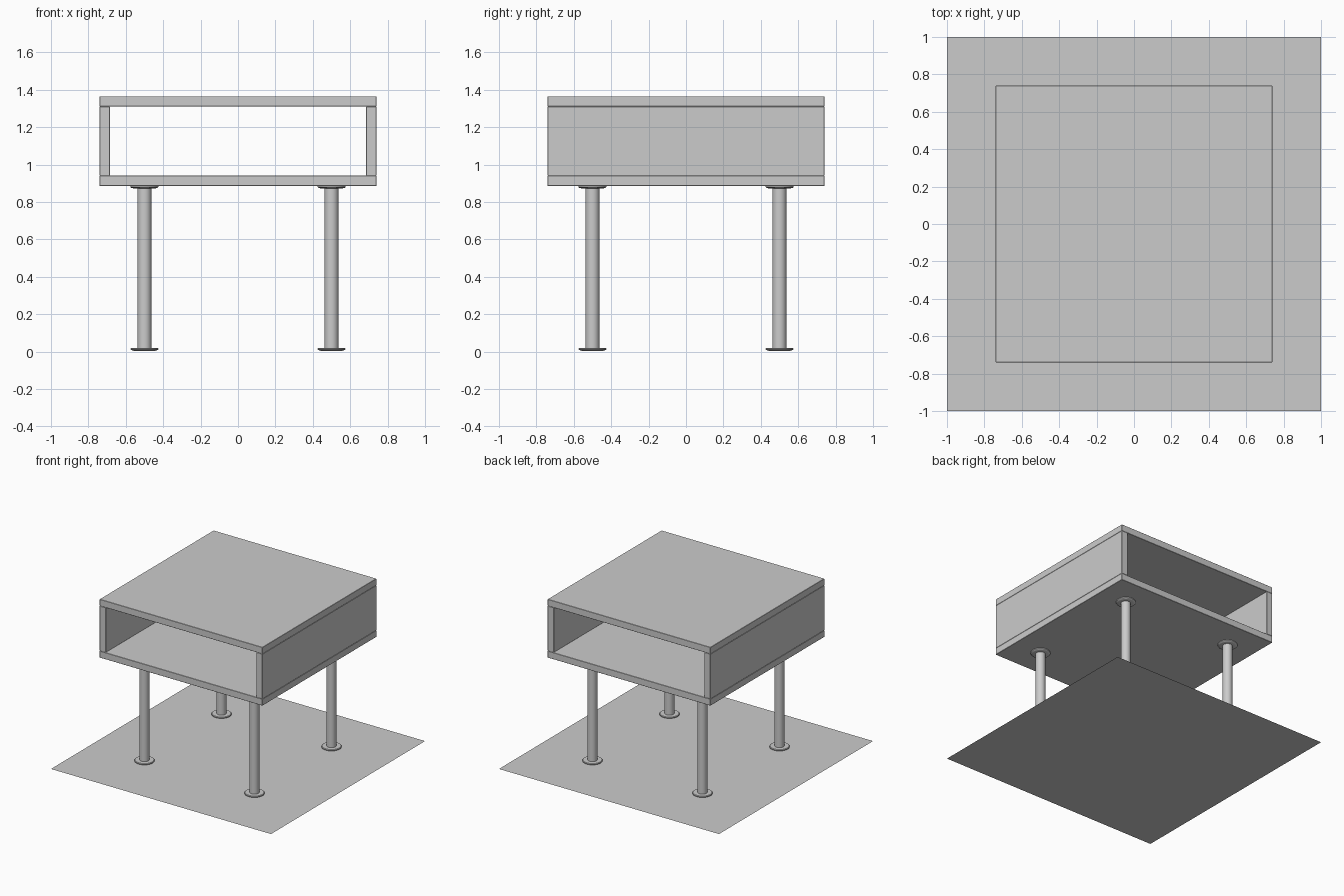
import bpy, bmesh, math
from mathutils import Matrix

if "Cube" in bpy.data.objects:
    bpy.data.objects.remove(bpy.data.objects["Cube"])

W = 0.74    # half width of the box
T = 0.055   # board thickness
SEG = 32


def link(name, bm):
    mesh = bpy.data.meshes.new(name)
    bmesh.ops.recalc_face_normals(bm, faces=bm.faces)
    bm.to_mesh(mesh)
    bm.free()
    ob = bpy.data.objects.new(name, mesh)
    bpy.context.collection.objects.link(ob)
    return ob


def board(name, x0, x1, z0, z1):
    bm = bmesh.new()
    bmesh.ops.create_cube(bm, size=1, matrix=Matrix.Translation(((x0 + x1) / 2, 0, (z0 + z1) / 2))
                          @ Matrix.Diagonal((x1 - x0, 2 * W, z1 - z0, 1)))
    ob = link(name, bm)
    mod = ob.modifiers.new("edge", 'BEVEL')
    mod.width = 0.002
    mod.segments = 1
    return ob


def lathe(name, profile, x, y):
    bm = bmesh.new()
    verts = [bm.verts.new((r, 0, z)) for r, z in profile]
    edges = [bm.edges.new(p) for p in zip(verts, verts[1:])]
    bmesh.ops.spin(bm, geom=verts + edges, cent=(0, 0, 0), axis=(0, 0, 1),
                   angle=2 * math.pi, steps=SEG)
    bmesh.ops.remove_doubles(bm, verts=bm.verts, dist=1e-5)
    ob = link(name, bm)
    ob.location = (x, y, 0)
    bpy.ops.object.select_all(action='DESELECT')
    bpy.context.view_layer.objects.active = ob
    ob.select_set(True)
    bpy.ops.object.shade_smooth_by_angle(angle=math.radians(35))
    return ob


# flat sheet the table stands on
bm = bmesh.new()
bmesh.ops.create_grid(bm, x_segments=1, y_segments=1, size=1)
link("base_sheet", bm)

# box, open at front and back
board("bottom_board", -W, W, 0.885, 0.885 + T)
board("top_board", -W, W, 1.31, 1.31 + T)
board("left_side_board", -W, -W + T, 0.94, 1.31)
board("right_side_board", W - T, W, 0.94, 1.31)

# four round legs with a flange at each end
leg = [(0, 0.012), (0.037, 0.012), (0.037, 0.888), (0, 0.888)]
foot = [(0, 0.003), (0.055, 0.003), (0.074, 0.010), (0.074, 0.017), (0.070, 0.020), (0, 0.020)]
cap = [(0, 0.872), (0.055, 0.872), (0.070, 0.875), (0.074, 0.879), (0.074, 0.887), (0, 0.887)]
for sx, side in ((-0.5, "left"), (0.5, "right")):
    for sy, end in ((-0.5, "front"), (0.5, "back")):
        lathe(f"{end}_{side}_leg", leg, sx, sy)
        lathe(f"{end}_{side}_foot_flange", foot, sx, sy)
        lathe(f"{end}_{side}_top_flange", cap, sx, sy)
